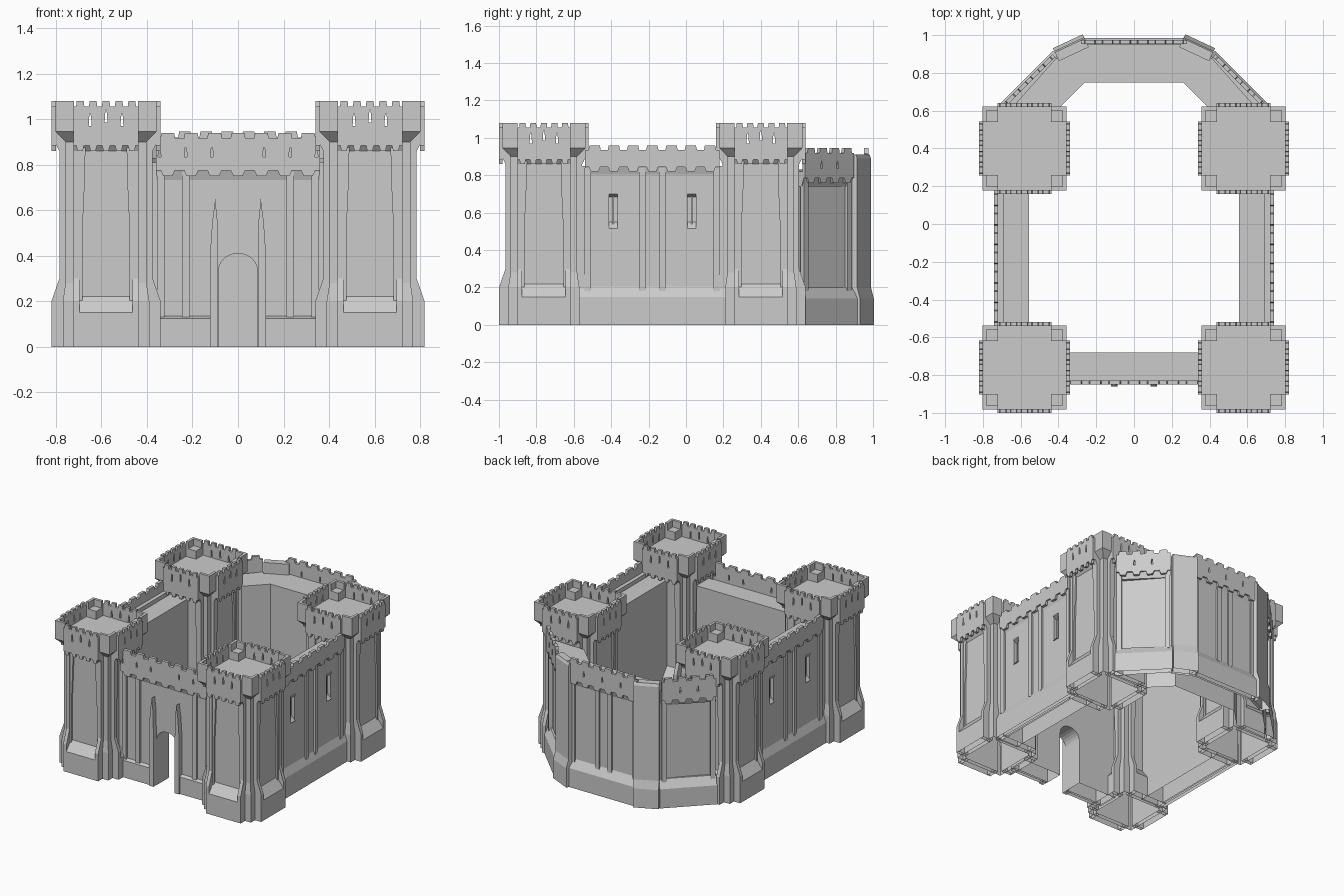
import bpy, bmesh, math
from mathutils import Matrix, Vector

if "Cube" in bpy.data.objects:
    bpy.data.objects.remove(bpy.data.objects["Cube"])

parts = {}


def part(name):
    if name not in parts:
        parts[name] = bmesh.new()
    return parts[name]


def frame(x, y, nx, ny):
    """Face frame: u runs right along the face, v is up, w points outward."""
    n = Vector((nx, ny, 0)).normalized()
    u = Vector((0, 0, 1)).cross(n)
    m = Matrix.Identity(4)
    for r in range(3):
        m[r][0], m[r][1], m[r][2] = u[r], (0, 0, 1)[r], n[r]
    m[0][3], m[1][3] = x, y
    return m


def loft(name, rings):
    """Skin closed rings of points and cap both ends."""
    bm = part(name)
    vs = [[bm.verts.new(p) for p in ring] for ring in rings]
    n = len(vs[0])
    for a, b in zip(vs, vs[1:]):
        for i in range(n):
            j = (i + 1) % n
            bm.faces.new((a[i], a[j], b[j], b[i]))
    bm.faces.new(vs[0])
    bm.faces.new(vs[-1])


def prism(name, f, profile, u0, u1):
    """Extrude a (w, z) profile along the face."""
    loft(name, [[f @ Vector((u, z, w)) for w, z in profile] for u in (u0, u1)])


def box(name, f, u0, u1, z0, z1, w0, w1):
    prism(name, f, [(w0, z0), (w1, z0), (w1, z1), (w0, z1)], u0, u1)


def stack(name, x, y, levels):
    """Concentric squares of (half width, height)."""
    loft(name, [[Vector((x + a * h, y + b * h, z)) for a, b in
                 ((-1, -1), (1, -1), (1, 1), (-1, 1))] for h, z in levels])


def slab(name, f, outlines, w0, w1):
    """Flat panel from (u, z) outlines; later outlines are holes."""
    cu = bpy.data.curves.new("tmp", 'CURVE')
    cu.dimensions, cu.fill_mode, cu.extrude = '2D', 'BOTH', (w1 - w0) / 2
    for pts in outlines:
        sp = cu.splines.new('POLY')
        sp.points.add(len(pts) - 1)
        for p, (u, z) in zip(sp.points, pts):
            p.co = (u, z, 0, 1)
        sp.use_cyclic_u = True
    ob = bpy.data.objects.new("tmp", cu)
    bpy.context.scene.collection.objects.link(ob)
    dg = bpy.context.evaluated_depsgraph_get()
    me = bpy.data.meshes.new_from_object(ob.evaluated_get(dg))
    me.transform(f @ Matrix.Translation((0, 0, (w0 + w1) / 2)))
    part(name).from_mesh(me)
    bpy.data.objects.remove(ob)
    bpy.data.curves.remove(cu)
    bpy.data.meshes.remove(me)


def rect(u0, u1, z0, z1):
    return [(u0, z0), (u1, z0), (u1, z1), (u0, z1)]


def battlement(h, zb, zc, zm, n):
    """Outline with merlons on top and corbel teeth below."""
    p = 2 * h / n
    cs = [-h + p * (i + .5) for i in range(n)]
    pts = [(-h, zb + .025), (-h, zc)]
    for c in cs:
        pts += [(c - .32 * p, zc), (c - .27 * p, zm), (c + .27 * p, zm), (c + .32 * p, zc)]
    pts += [(h, zc), (h, zb + .025)]
    for c in reversed(cs):
        pts += [(c + .3 * p, zb + .025), (c + .2 * p, zb), (c - .2 * p, zb), (c - .3 * p, zb + .025)]
    return pts


def slit(u, z, h=.055):
    return [(u - .006, z), (u + .006, z), (u + .005, z + h * .5), (u + .002, z + h),
            (u - .002, z + h), (u - .005, z + h * .5)]


def wall_trim(name, f, h, zp, zb, zc, zm, n, pilasters, slits, zs=0):
    """Parapet, corbel course and pilasters of one wall; w = 0 is the parapet face."""
    slab(name + "_parapet", f,
         [battlement(h, zb, zc, zm, n)] + [slit(u, zs, .04) for u in slits], -.022, 0)
    prism(name + "_corbel_course", f, [(-.05, zb - .02), (-.026, zb - .02), (-.01, zb + .03),
                                       (-.01, zb + .06), (-.05, zb + .06)], -h, h)
    for u in pilasters:
        box(name + "_pilasters", f, u - .017, u + .017, zp - .02, zb + .02, -.04, -.012)


def plinth(name, f, u0, u1, z0, z1, out=.0):
    prism(name, f, [(-.04, 0), (out, 0), (out, z0), (-.025, z1), (-.04, z1)], u0, u1)


# Corner towers: square shaft with a projecting bay on each side
for cx in (-.58, .58):
    for cy in (-.76, .40):
        stack("tower_shafts", cx, cy, [(.19, 0), (.19, .2), (.178, .28), (.178, .9),
                                       (.222, .945), (.222, .97)])
        for sx in (-1, 1):
            for sy in (-1, 1):
                stack("tower_turret_blocks", cx + sx * .18, cy + sy * .18, [(.04, .96), (.04, 1.03)])
        for nx, ny in ((1, 0), (0, 1), (-1, 0), (0, -1)):
            f = frame(cx, cy, nx, ny)
            prism("tower_panels", f, [(.16, 0), (.24, 0), (.24, .15), (.188, .22), (.188, .86),
                                      (.225, .91), (.225, .97), (.16, .97)], -.118, .118)
            slab("tower_parapets", f, [battlement(.142, .86, 1.055, 1.08, 5), slit(-.07, .97),
                                       slit(0, .985), slit(.07, .97)], .22, .24)
            for s in (-1, 1):
                # side piers of the bay, slim tapered ribs and turret rim walls
                a, b = sorted((s * .116, s * .142))
                prism("tower_piers", f, [(.16, 0), (.24, 0), (.24, .2), (.205, .3), (.205, .86),
                                         (.24, .93), (.24, .97), (.16, .97)], a, b)
                slab("tower_ribs", f, [[(s * .104, .18), (s * .118, .18), (s * .118, .9), (s * .09, .9),
                                        (s * .094, .72), (s * .104, .5)]], .18, .2)
                a, b = sorted((s * .14, s * .222))
                box("tower_turret_rims", f, a, b, .96, 1.08, .202, .222)

# Front gate wall, with the arch cut through
f = frame(0, -.85, 0, -1)
arch = [(.085 * math.cos(t), .335 + .075 * math.sin(t)) for t in
        [math.pi * i / 12 for i in range(13)]]
slab("gate_wall", f, [[(.4, 0), (.4, .81), (-.4, .81), (-.4, 0), (-.085, 0)]
                      + arch[::-1] + [(.085, 0)]], -.17, -.025)
wall_trim("gate_wall", f, .36, .13, .75, .915, .94, 7, (-.34, -.23, .23, .34),
          (-.345, -.23, -.115, .115, .23, .345), .835)
for s in (-1, 1):
    a, b = sorted((s * .1, s * .38))
    plinth("gate_wall_plinth", f, a, b, .125, .135)
    slab("gate_buttresses", f, [[(s * .087, 0), (s * .122, 0), (s * .122, .42), (s * .113, .55),
                                 (s * .1, .65), (s * .09, .55), (s * .087, .4)]], -.04, .01)

# Side walls with window niches
for s in (-1, 1):
    f = frame(s * .742, -.18, s, 0)
    box("side_walls", f, -.4, .4, 0, .85, -.187, -.05)
    wins = [rect(u - .023, u + .023, .52, .71) for u in (-.21, .21)]
    slab("side_wall_faces", f, [rect(-.4, .4, 0, .85)] + wins, -.05, -.025)
    wall_trim("side_wall", f, .36, .2, .82, .935, .958, 7, (-.345, -.053, .053, .345), ())
    plinth("side_wall_plinth", f, -.4, .4, .15, .205)
    for u in (-.21, .21):
        # sloped sill and hood, and a dividing bar
        prism("window_sills", f, [(-.06, .515), (-.018, .515), (-.06, .56)], u - .023, u + .023)
        prism("window_hoods", f, [(-.06, .712), (-.018, .712), (-.018, .70), (-.06, .68)], u - .023, u + .023)
        box("window_bars", f, u - .004, u + .004, .53, .7, -.06, -.04)

# Many-sided back wall
half = [(.66, .60), (.415, .875), (.26, .95)]
inner = [(.26, .75), (.40, .61)]
plan = half + [(-x, y) for x, y in half[::-1]]
plan += [(-x, y) for x, y in inner[::-1]] + inner
bm = part("back_wall")
rings = [[bm.verts.new((x, y, z)) for x, y in plan] for z in (0, .83)]
for i in range(len(plan)):
    j = (i + 1) % len(plan)
    bm.faces.new((rings[0][i], rings[0][j], rings[1][j], rings[1][i]))
for a, b, c, d in ((0, 1, 8, 9), (1, 2, 8, 8), (2, 3, 7, 8), (3, 4, 7, 7), (4, 5, 6, 7)):
    bm.faces.new(list(dict.fromkeys(rings[1][k] for k in (a, b, c, d))))

f = frame(0, .975, 0, 1)
wall_trim("back_wall", f, .28, .2, .76, .92, .945, 6, (-.25, -.05, .05, .25), (-.15, 0, .15), .835)
plinth("back_wall_plinth", f, -.29, .29, .14, .2, .01)
for s in (-1, 1):
    # diagonal stretches
    f = frame(s * .563, .768, s, 1)
    wall_trim("diagonal_wall", f, .185, .2, .76, .92, .945, 4, (-.165, .165), (-.06, .06), .835)
    plinth("diagonal_wall_plinth", f, -.2, .2, .14, .2, .01)
    # broad buttresses at the bends
    f = frame(s * .348, .963, s * .42, .9)
    prism("bend_buttresses", f, [(-.07, 0), (.005, 0), (.005, .14), (-.012, .2), (-.012, .89),
                                 (-.02, .91), (-.07, .91)], -.087, .087)

# Turn each part into an object, open underneath
for name, bm in parts.items():
    bmesh.ops.remove_doubles(bm, verts=bm.verts, dist=1e-5)
    bmesh.ops.recalc_face_normals(bm, faces=bm.faces)
    low = [fc for fc in bm.faces if max(v.co.z for v in fc.verts) < 1e-4]
    bmesh.ops.delete(bm, geom=low, context='FACES')
    me = bpy.data.meshes.new(name)
    bm.to_mesh(me)
    bm.free()
    for p in me.polygons:
        p.use_smooth = False
    bpy.context.scene.collection.objects.link(bpy.data.objects.new(name, me))
